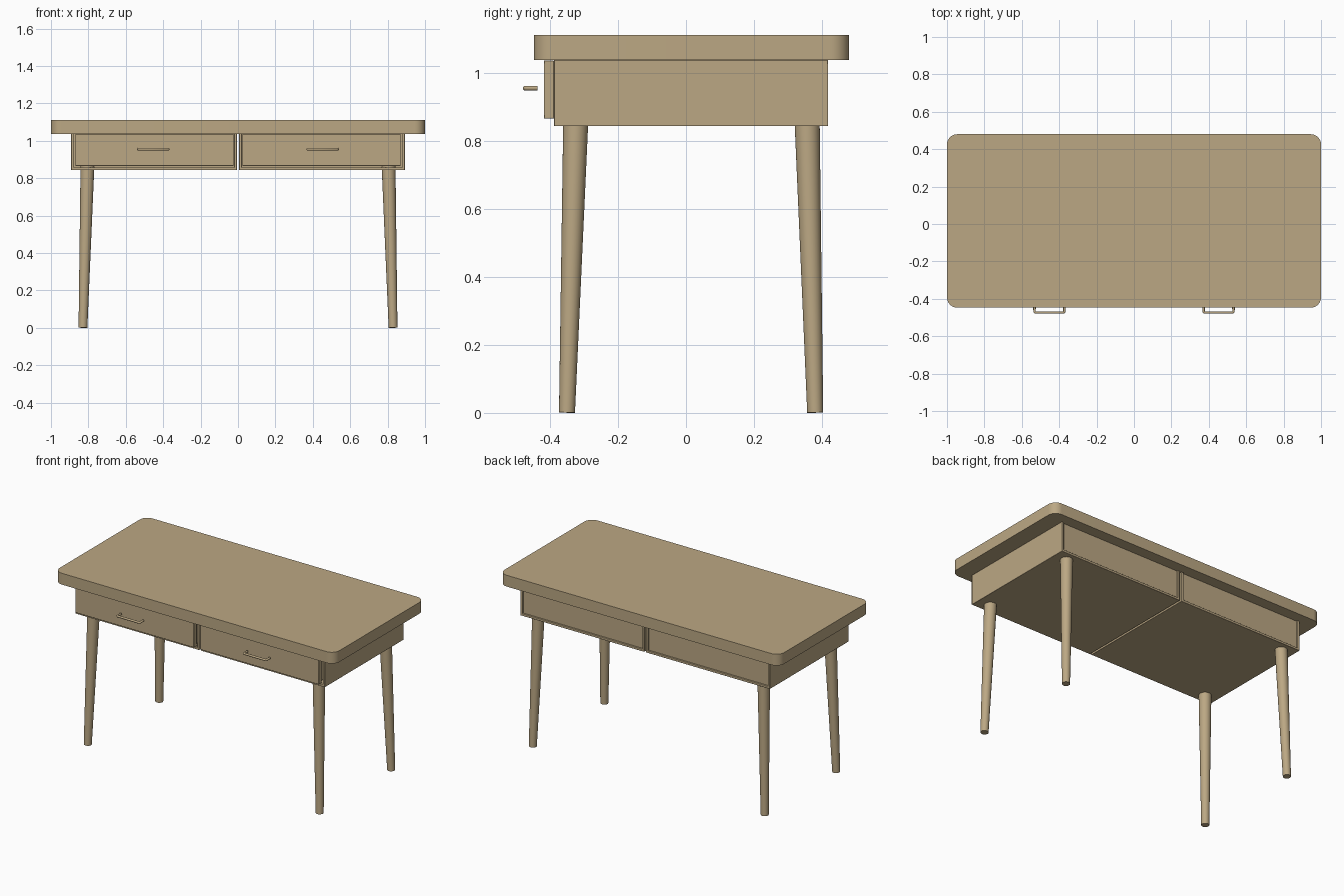
import bpy
import bmesh
from math import radians, sin, cos, pi
from mathutils import Vector

if "Cube" in bpy.data.objects:
    bpy.data.objects.remove(bpy.data.objects["Cube"], do_unlink=True)

wood = bpy.data.materials.new("light_oak")
wood.use_nodes = True
COLOUR = (0.50, 0.39, 0.23, 1)
wood.diffuse_color = COLOUR
wood.node_tree.nodes["Principled BSDF"].inputs["Base Color"].default_value = COLOUR


def add_object(name, bm, bevel=0):
    bmesh.ops.recalc_face_normals(bm, faces=bm.faces)
    mesh = bpy.data.meshes.new(name)
    bm.to_mesh(mesh)
    bm.free()
    mesh.materials.append(wood)
    obj = bpy.data.objects.new(name, mesh)
    bpy.context.collection.objects.link(obj)
    if bevel:
        mod = obj.modifiers.new("soft_edges", "BEVEL")
        mod.width, mod.segments = bevel, 2
    bpy.ops.object.select_all(action="DESELECT")
    obj.select_set(True)
    bpy.context.view_layer.objects.active = obj
    bpy.ops.object.shade_smooth_by_angle(angle=radians(35))
    return obj


def box(name, low, high, bevel=0):
    bm = bmesh.new()
    bmesh.ops.create_cube(bm, size=1)
    low, high = Vector(low), Vector(high)
    for v in bm.verts:
        v.co = (low + high) / 2 + v.co * (high - low)
    return add_object(name, bm, bevel)


def tapered_rod(name, start, end, r_start, r_end, sides=32):
    start, end = Vector(start), Vector(end)
    axis = end - start
    bm = bmesh.new()
    bmesh.ops.create_cone(bm, cap_ends=True, segments=sides,
                          radius1=r_start, radius2=r_end, depth=axis.length)
    turn = axis.to_track_quat("Z", "Y")
    for v in bm.verts:
        v.co = (start + end) / 2 + turn @ v.co
    return add_object(name, bm)


# Tabletop: rounded rectangle pulled up into a slab
bm = bmesh.new()
RADIUS, STEPS = 0.055, 10
ring = []
for corner, (cx, cy) in enumerate([(1, 0.48), (-1, 0.48), (-1, -0.447), (1, -0.447)]):
    sx, sy = (1 if cx > 0 else -1), (1 if cy > 0 else -1)
    for i in range(STEPS + 1):
        a = (corner + i / STEPS) * pi / 2
        ring.append(bm.verts.new((cx - sx * RADIUS + RADIUS * cos(a),
                                  cy - sy * RADIUS + RADIUS * sin(a), 1.038)))
face = bm.faces.new(ring)
grown = bmesh.ops.extrude_face_region(bm, geom=[face])["geom"]
bmesh.ops.translate(bm, vec=(0, 0, 0.073),
                    verts=[g for g in grown if isinstance(g, bmesh.types.BMVert)])
add_object("tabletop", bm)

OUTER, INNER = 0.892, 0.006    # case extent in x
FRONT, BACK = -0.388, 0.418    # case extent in y
BASE, TOP = 0.843, 1.038       # case extent in z
WALL = 0.015

for side, s in (("left", 1), ("right", -1)):
    def panel(name, x1, x2, y1, y2, z1, z2, bevel=0):
        xs = sorted((s * x1, s * x2))
        return box(f"{side}_{name}", (xs[0], y1, z1), (xs[1], y2, z2), bevel)

    # Case: open front, slightly recessed back
    panel("case_bottom", INNER, OUTER, FRONT, BACK, BASE, BASE + WALL, 0.002)
    panel("case_outer_side", OUTER - WALL, OUTER, FRONT, BACK, BASE, TOP, 0.002)
    panel("case_inner_side", INNER, INNER + WALL, FRONT, BACK, BASE, TOP, 0.002)
    panel("case_back", INNER + WALL, OUTER - WALL, BACK - 0.025, BACK - 0.01,
          BASE + WALL, TOP)

    # Drawer front with the drawer body behind it
    panel("drawer_front", 0.023, 0.87, -0.418, FRONT, 0.866, TOP - 0.002, 0.002)
    panel("drawer_body", 0.035, 0.858, FRONT, 0.38, 0.872, TOP - 0.015)

    # Handle: round bar bent back at both ends
    curve = bpy.data.curves.new(f"{side}_handle", "CURVE")
    curve.dimensions = "3D"
    curve.bevel_depth, curve.bevel_resolution = 0.007, 4
    curve.use_fill_caps = True
    path = [(-0.08, -0.437), (-0.08, -0.469), (-0.076, -0.473),
            (0.076, -0.473), (0.08, -0.469), (0.08, -0.437)]
    spline = curve.splines.new("POLY")
    spline.points.add(len(path) - 1)
    for point, (x, y) in zip(spline.points, path):
        point.co = (s * 0.452 + x, y, 0.955, 1)
    curve.materials.append(wood)
    bpy.context.collection.objects.link(bpy.data.objects.new(f"{side}_handle", curve))

    # Splayed, tapering legs
    for end, foot_y, top_y in (("front", -0.35, -0.324), ("back", 0.38, 0.356)):
        tapered_rod(f"{side}_{end}_leg", (s * 0.829, foot_y, 0.001),
                    (s * 0.805, top_y, 0.865), 0.0235, 0.037)
